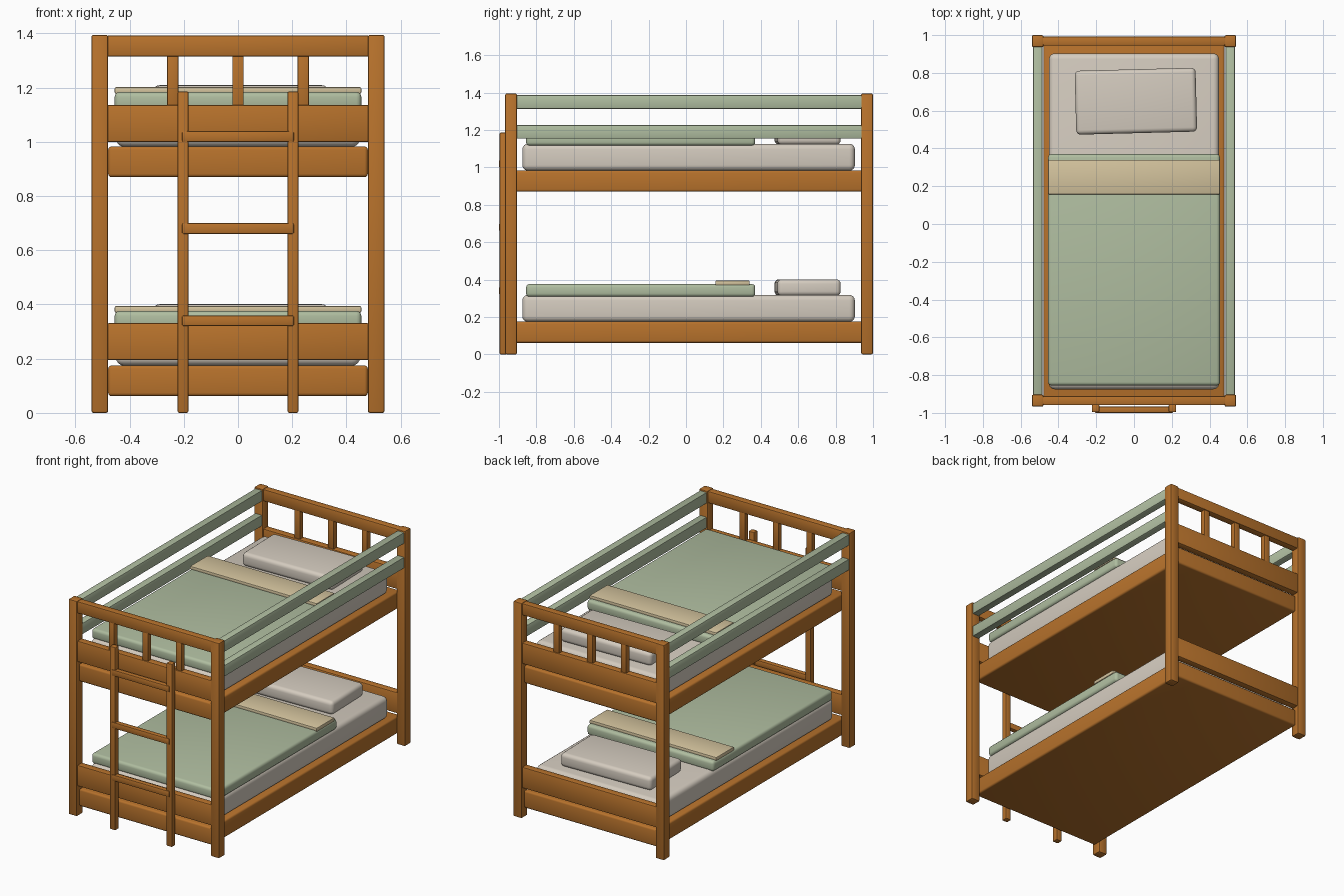
import bpy, bmesh, math
from mathutils import Matrix

if "Cube" in bpy.data.objects:
    bpy.data.objects.remove(bpy.data.objects["Cube"])


def material(name, rgb):
    m = bpy.data.materials.new(name)
    m.diffuse_color = (*rgb, 1.0)
    m.use_nodes = True
    m.node_tree.nodes["Principled BSDF"].inputs["Base Color"].default_value = m.diffuse_color
    return m


WOOD = material("warm wood", (0.48, 0.17, 0.025))
GREEN = material("sage green", (0.43, 0.51, 0.35))
LINEN = material("pale linen", (0.66, 0.60, 0.52))
TAN = material("tan fold", (0.66, 0.55, 0.34))


def box(name, x, y, z, mat, bevel=0.007, segs=2, turn=0.0):
    """Bevelled box from (min, max) ranges, optionally turned about z."""
    bm = bmesh.new()
    bmesh.ops.create_cube(bm, size=1.0)
    size = [r[1] - r[0] for r in (x, y, z)]
    bmesh.ops.scale(bm, vec=size, verts=bm.verts)
    bmesh.ops.bevel(bm, geom=bm.edges[:], offset=bevel, segments=segs,
                    profile=0.5, affect='EDGES')
    bmesh.ops.rotate(bm, cent=(0, 0, 0), matrix=Matrix.Rotation(turn, 3, 'Z'), verts=bm.verts)
    for f in bm.faces:
        f.smooth = True
    for e in bm.edges:
        e.smooth = e.calc_face_angle(0) < math.radians(35)
    me = bpy.data.meshes.new(name)
    bm.to_mesh(me)
    bm.free()
    me.materials.append(mat)
    ob = bpy.data.objects.new(name, me)
    ob.location = [(r[0] + r[1]) / 2 for r in (x, y, z)]
    bpy.context.collection.objects.link(ob)
    return ob


def around(c, w):
    return (c - w / 2, c + w / 2)


FRONT, BACK = -0.935, 0.968   # centre lines of the two bed ends

# Bed ends: posts, top rail, wide panels and balusters
for end, y in (("front", FRONT), ("back", BACK)):
    for side, x in (("left", -0.51), ("right", 0.51)):
        box(f"{end}_{side}_post", around(x, 0.062), around(y, 0.063), (0, 1.395), WOOD, 0.008)
    box(f"{end}_top_rail", (-0.485, 0.485), around(y, 0.048), (1.315, 1.392), WOOD)
    for level, z in (("lower", 0.195), ("upper", 1.0)):
        box(f"{end}_{level}_panel", (-0.485, 0.485), around(y, 0.048), (z, z + 0.136), WOOD)
    for i, x in enumerate((-0.241, 0, 0.241)):
        box(f"{end}_baluster_{i + 1}", around(x, 0.042), around(y, 0.036), (1.12, 1.33), WOOD, 0.005)

# Green guard rails along both long sides
for side, x in (("left", -0.51), ("right", 0.51)):
    for level, z in (("lower", 1.153), ("upper", 1.313)):
        box(f"{side}_{level}_guard_rail", around(x, 0.05), (FRONT, BACK), (z, z + 0.073), GREEN)

# The two bunks with bedding
for level, z in (("lower", 0.0), ("upper", 0.808)):
    box(f"{level}_bed_base", (-0.479, 0.479), (-0.948, 0.978), (z + 0.062, z + 0.175), WOOD, 0.012, 3)
    box(f"{level}_mattress", (-0.45, 0.45), (-0.875, 0.903), (z + 0.174, z + 0.318), LINEN, 0.03, 4)
    box(f"{level}_blanket", (-0.455, 0.455), (-0.855, 0.37), (z + 0.308, z + 0.376), GREEN, 0.018, 3)
    box(f"{level}_blanket_fold", (-0.455, 0.455), (0.157, 0.34), (z + 0.370, z + 0.394), TAN, 0.005)
    box(f"{level}_pillow", around(0.01, 0.64), around(0.65, 0.338), (z + 0.313, z + 0.401),
        LINEN, 0.024, 4, math.radians(1.5))

# Ladder on the front end
for side, x in (("left", -0.203), ("right", 0.203)):
    box(f"ladder_{side}_upright", around(x, 0.04), (-0.996, -0.957), (0, 1.186), WOOD, 0.006)
for i, z in enumerate((0.34, 0.68, 1.02)):
    box(f"ladder_rung_{i + 1}", (-0.207, 0.207), (-1.0, -0.966), around(z, 0.04), WOOD, 0.006)
